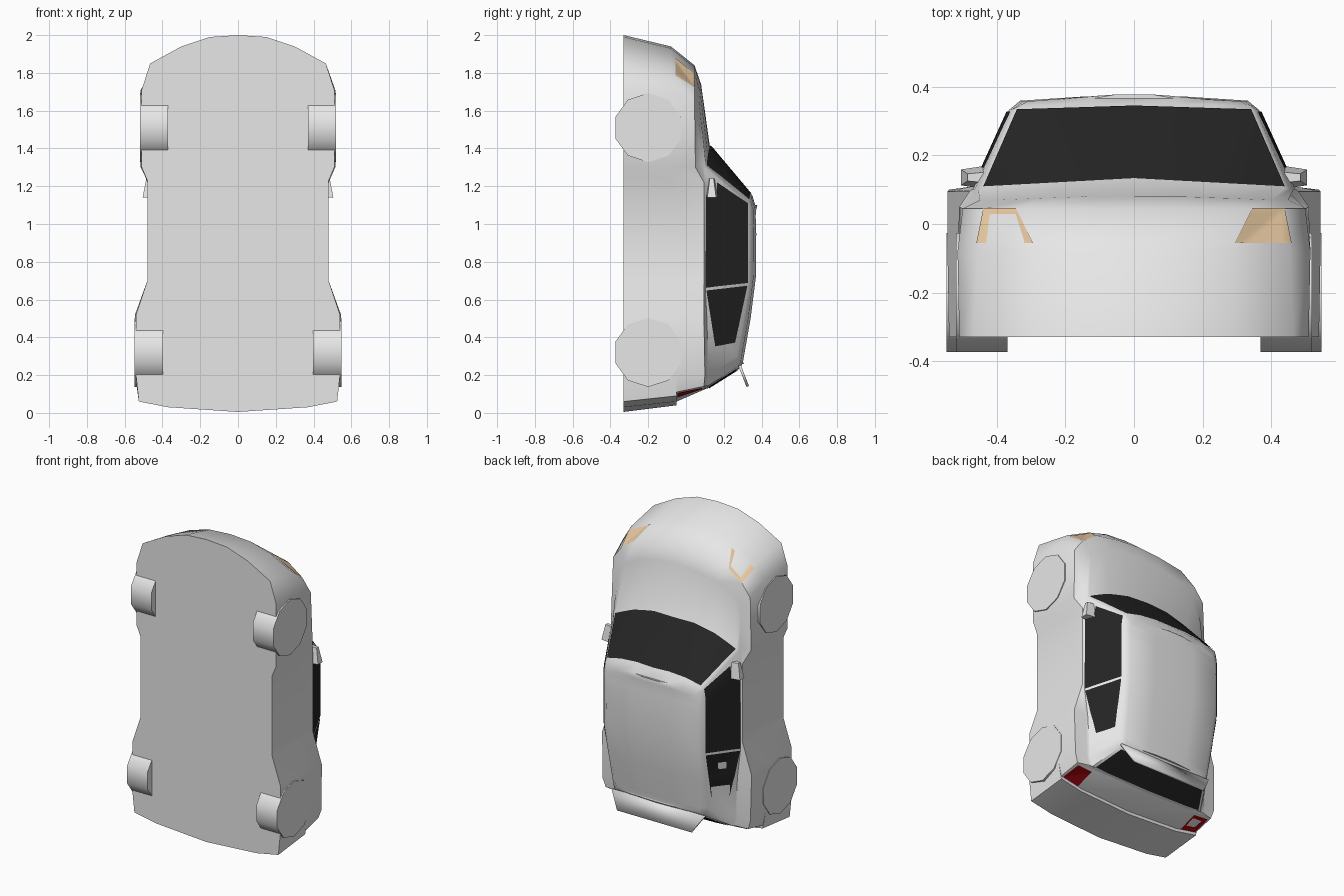
import bpy
import bmesh
import math
from mathutils import Matrix, Vector
from mathutils.bvhtree import BVHTree

default_cube = bpy.data.objects.get("Cube")
if default_cube:
    bpy.data.objects.remove(default_cube, do_unlink=True)


def make_material(name, red, green, blue):
    material = bpy.data.materials.new(name)
    material.use_nodes = True
    colour = (red, green, blue, 1)
    material.diffuse_color = colour
    shader = material.node_tree.nodes.get("Principled BSDF")
    shader.inputs["Base Color"].default_value = colour
    return material


PAINT = make_material("light grey paint", .8, .8, .8)
GLASS = make_material("black glass", .018, .018, .018)
AMBER = make_material("headlight cream", .95, .69, .42)
RED = make_material("tail light red", .4, .002, .004)


def make_object(name, bm, material, mirrored=False, smooth_angle=40):
    mesh = bpy.data.meshes.new(name)
    bm.to_mesh(mesh)
    bm.free()
    mesh.materials.append(material)
    obj = bpy.data.objects.new(name, mesh)
    bpy.context.collection.objects.link(obj)
    if mirrored:
        obj.modifiers.new("mirror", "MIRROR")
    bpy.ops.object.select_all(action="DESELECT")
    obj.select_set(True)
    bpy.context.view_layer.objects.active = obj
    bpy.ops.object.shade_smooth_by_angle(angle=math.radians(smooth_angle))
    return obj


# Half outlines of the shell, nose to tail, stacked from floor to roof
floor = [(x, -.33, z) for x, z in (
    (0, 2), (.15, 1.99), (.3, 1.94), (.465, 1.85), (.51, 1.71), (.51, 1.3), (.48, 1.23),
    (.48, .7), (.54, .52), (.54, .2), (.525, .06), (.37, .03), (0, .005))]
waist = [(x, -.08 if z > 1 else -.05, z) for x, z in (
    (0, 1.94), (.15, 1.93), (.29, 1.89), (.455, 1.81), (.515, 1.71), (.515, 1.3), (.48, 1.23),
    (.48, .7), (.545, .52), (.545, .2), (.525, .09), (.37, .06), (0, .04))]
bumper_step = [(x, y, z + .02 if z < .1 else z) for x, y, z in waist]
shoulder = [
    (0, .045, 1.84), (.15, .045, 1.83), (.33, .045, 1.8), (.44, .045, 1.72), (.5, .045, 1.64),
    (.51, .05, 1.3), (.48, .095, 1.22), (.48, .095, .7), (.545, .095, .5), (.54, .1, .2),
    (.52, .095, .14), (.37, .1, .13), (0, .1, .125)]
hood_edge = [
    (0, .08, 1.74), (.14, .08, 1.73), (.28, .075, 1.7), (.4, .07, 1.64), (.45, .07, 1.55),
    (.46, .085, 1.32), (.475, .1, 1.21), (.475, .1, .68), (.47, .11, .48), (.46, .11, .2),
    (.44, .11, .145), (.3, .11, .135), (0, .11, .13)]
cabin_base = [
    (0, .125, 1.42), (.15, .123, 1.41), (.3, .115, 1.375), (.44, .105, 1.315), (.455, .1, 1.3),
    (.465, .1, 1.26), (.47, .102, 1.2), (.47, .102, .66), (.455, .112, .48), (.44, .115, .2),
    (.42, .115, .142), (.3, .115, .135), (0, .115, .13)]
roof_edge = [
    (0, .352, 1.15), (.12, .351, 1.15), (.24, .347, 1.14), (.345, .34, 1.12), (.355, .335, 1.1),
    (.36, .333, 1.08), (.365, .333, 1.05), (.365, .333, .685), (.355, .305, .5), (.345, .27, .3),
    (.33, .275, .245), (.24, .285, .24), (0, .29, .24)]
roof_shelf = [
    (0, .366, 1.1), (.12, .366, 1.1), (.22, .363, 1.09), (.31, .358, 1.07), (.325, .357, 1.04),
    (.33, .358, 1), (.332, .36, .95), (.33, .358, .72), (.32, .33, .5), (.31, .295, .3),
    (.3, .29, .27), (.2, .295, .26), (0, .298, .26)]
roof_crown = [(x * .45, y + .012, z) for x, y, z in roof_shelf]


def build_shell(levels):
    bm = bmesh.new()
    rings = []
    for level in levels:
        mirrored = [(-x, y, z) for x, y, z in level[-2:0:-1]]
        rings.append([bm.verts.new(co) for co in level + mirrored])
    count = len(rings[0])
    for low, high in zip(rings, rings[1:]):
        for i in range(count):
            j = (i + 1) % count
            bm.faces.new((low[i], low[j], high[j], high[i]))
    # Close the floor and the roof with strips from side to side
    for ring in (rings[0], rings[-1]):
        for i in range(len(levels[0]) - 1):
            strip = (ring[i], ring[i + 1], ring[-i - 1], ring[-i])
            bm.faces.new(list(dict.fromkeys(strip)))
    bmesh.ops.remove_doubles(bm, verts=bm.verts, dist=.0005)
    bmesh.ops.recalc_face_normals(bm, faces=bm.faces)
    return bm


shell = build_shell([floor, waist, bumper_step, shoulder, hood_edge,
                     cabin_base, roof_edge, roof_shelf, roof_crown])
surface = BVHTree.FromBMesh(shell)
make_object("body_shell", shell, PAINT, smooth_angle=42)

# Directions from which thin panels are laid on the shell
CASTS = {
    "side": (lambda a, b: Vector((2, a, b)), Vector((-1, 0, 0))),
    "nose": (lambda a, b: Vector((a, b, 3)), Vector((0, 0, -1))),
    "tail": (lambda a, b: Vector((a, b, -1)), Vector((0, 0, 1))),
}


def lay_panel(name, direction, corners, material, steps=12, lift=.005):
    origin, ray = CASTS[direction]
    a, b, c, d = (Vector(corner) for corner in corners)
    bm = bmesh.new()
    grid = {}
    for i in range(steps + 1):
        for j in range(steps + 1):
            u, v = i / steps, j / steps
            point = a.lerp(b, u).lerp(d.lerp(c, u), v)
            hit, normal, _, _ = surface.ray_cast(origin(*point), ray)
            if hit:
                grid[i, j] = bm.verts.new(hit - ray * lift)
    for i in range(steps):
        for j in range(steps):
            keys = ((i, j), (i + 1, j), (i + 1, j + 1), (i, j + 1))
            if all(key in grid for key in keys):
                face = bm.faces.new([grid[key] for key in keys])
                face.normal_update()
                if face.normal.dot(ray) > 0:
                    face.normal_flip()
    make_object(name, bm, material, mirrored=True)


# Glass
lay_panel("windscreen", "nose", [(0, .134), (.44, .11), (.342, .335), (0, .346)], GLASS)
lay_panel("rear_window", "tail", [(0, .122), (.4, .122), (.32, .265), (0, .28)], GLASS)
lay_panel("front_side_window_lower", "side",
          [(.106, .662), (.106, 1.15), (.165, 1.15), (.165, .67)], GLASS)
lay_panel("front_side_window_upper", "side",
          [(.165, .67), (.165, 1.22), (.328, 1.11), (.328, .688)], GLASS)
lay_panel("rear_side_window", "side",
          [(.108, .648), (.325, .673), (.26, .372), (.155, .352)], GLASS)

# Lights
lay_panel("headlights", "nose",
          [(.295, -.055), (.46, -.055), (.44, .046), (.345, .046)], AMBER)
lay_panel("tail_lights", "tail",
          [(.4, -.044), (.515, -.044), (.505, .085), (.4, .085)], RED)

# Wheels
for name, outer, length in (("front_wheels", .52, 1.51), ("rear_wheels", .548, .32)):
    wheel = bmesh.new()
    width = .15
    place = (Matrix.Translation((outer - width / 2, -.2, length))
             @ Matrix.Rotation(math.pi / 2, 4, "Y") @ Matrix.Rotation(math.pi / 2, 4, "Z"))
    bmesh.ops.create_cone(wheel, cap_ends=True, segments=10, radius1=.183,
                          radius2=.183, depth=width, matrix=place)
    make_object(name, wheel, PAINT, mirrored=True)

# Door mirrors, tapering towards the nose
mirror = bmesh.new()
bmesh.ops.create_cube(mirror, size=1)
for vert in mirror.verts:
    taper = .45 if vert.co.z > 0 else 1
    outward = .7 if vert.co.x > 0 else 1
    x = .44 + (vert.co.x + .5) * .065 * (.7 if vert.co.z > 0 else 1)
    vert.co = (x, .136 + vert.co.y * .066 * taper * outward, 1.19 + vert.co.z * .1)
make_object("door_mirrors", mirror, PAINT, mirrored=True)

# Rear spoiler, a tapered plate
spoiler = bmesh.new()
spoiler.faces.new([spoiler.verts.new(co) for co in (
    (-.34, .284, .25), (.34, .284, .25), (.27, .327, .14), (-.27, .327, .14))])
plate = make_object("rear_spoiler", spoiler, PAINT)
solid = plate.modifiers.new("thickness", "SOLIDIFY")
solid.thickness = .014
solid.offset = 0
